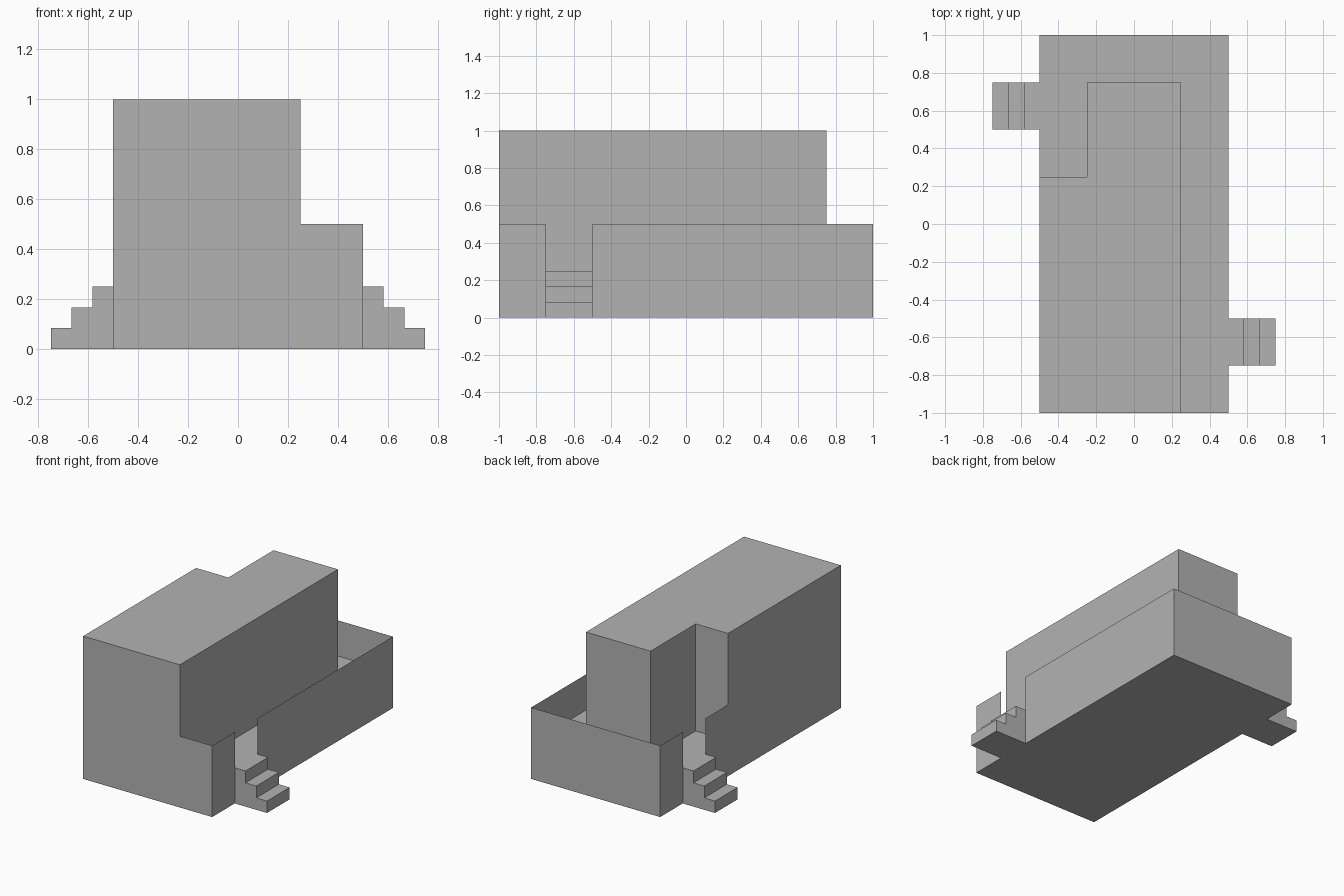
import bpy
import bmesh

cube = bpy.data.objects.get("Cube")
if cube:
    bpy.data.objects.remove(cube, do_unlink=True)

GREY = (0.45, 0.45, 0.45, 1.0)
mat = bpy.data.materials.new("plain grey")
mat.use_nodes = True
mat.diffuse_color = GREY
mat.node_tree.nodes["Principled BSDF"].inputs["Base Color"].default_value = GREY


def finish(name, bm):
    mesh = bpy.data.meshes.new(name)
    bm.to_mesh(mesh)
    bm.free()
    mesh.materials.append(mat)
    obj = bpy.data.objects.new(name, mesh)
    bpy.context.collection.objects.link(obj)
    return obj


def prism(name, profile, direction):
    """Closed solid: a flat outline pushed along a direction."""
    bm = bmesh.new()
    face = bm.faces.new([bm.verts.new(p) for p in profile])
    ext = bmesh.ops.extrude_face_region(bm, geom=[face], use_keep_orig=True)
    moved = [v for v in ext["geom"] if isinstance(v, bmesh.types.BMVert)]
    bmesh.ops.translate(bm, verts=moved, vec=direction)
    bmesh.ops.recalc_face_normals(bm, faces=bm.faces[:])
    return finish(name, bm)


def sheet_wall(name, path, low, high):
    """Thin upright wall following a path seen from above."""
    bm = bmesh.new()
    bottom = [bm.verts.new((x, y, low)) for x, y in path]
    top = [bm.verts.new((x, y, high)) for x, y in path]
    for i in range(len(path) - 1):
        bm.faces.new((bottom[i], bottom[i + 1], top[i + 1], top[i]))
    return finish(name, bm)


DECK, RAIL, ROOF = 0.25, 0.5, 1.0

# Raised foundation, whose top is the walkway
plan = [(-0.5, -1), (0.5, -1), (0.5, 1), (-0.5, 1)]
prism("foundation", [(x, y, 0) for x, y in plan], (0, 0, DECK))

# Main building with a notched back corner
plan = [(-0.5, -1), (0.25, -1), (0.25, 0.75), (-0.25, 0.75),
        (-0.25, 0.25), (-0.5, 0.25)]
prism("main_block", [(x, y, DECK) for x, y in plan], (0, 0, ROOF - DECK))

# Parapet around the walkway, open at both stairs
sheet_wall("front_parapet", [(0.25, -1), (0.5, -1), (0.5, -0.75)], DECK, RAIL)
sheet_wall("long_parapet", [(0.5, -0.5), (0.5, 1), (-0.5, 1), (-0.5, 0.75)], DECK, RAIL)
sheet_wall("notch_parapet", [(-0.5, 0.5), (-0.5, 0.25)], DECK, RAIL)


# Three-step stairs on opposite sides
def stairs(name, side, y):
    step = DECK / 3
    profile = [(0.5, 0)]
    for i in range(3):
        x = 0.75 - i * step
        profile += [(x, i * step), (x, (i + 1) * step)]
    profile.append((0.5, DECK))
    prism(name, [(side * x, y, z) for x, z in profile], (0, DECK, 0))


stairs("left_stairs", 1, -0.75)
stairs("right_stairs", -1, 0.5)
